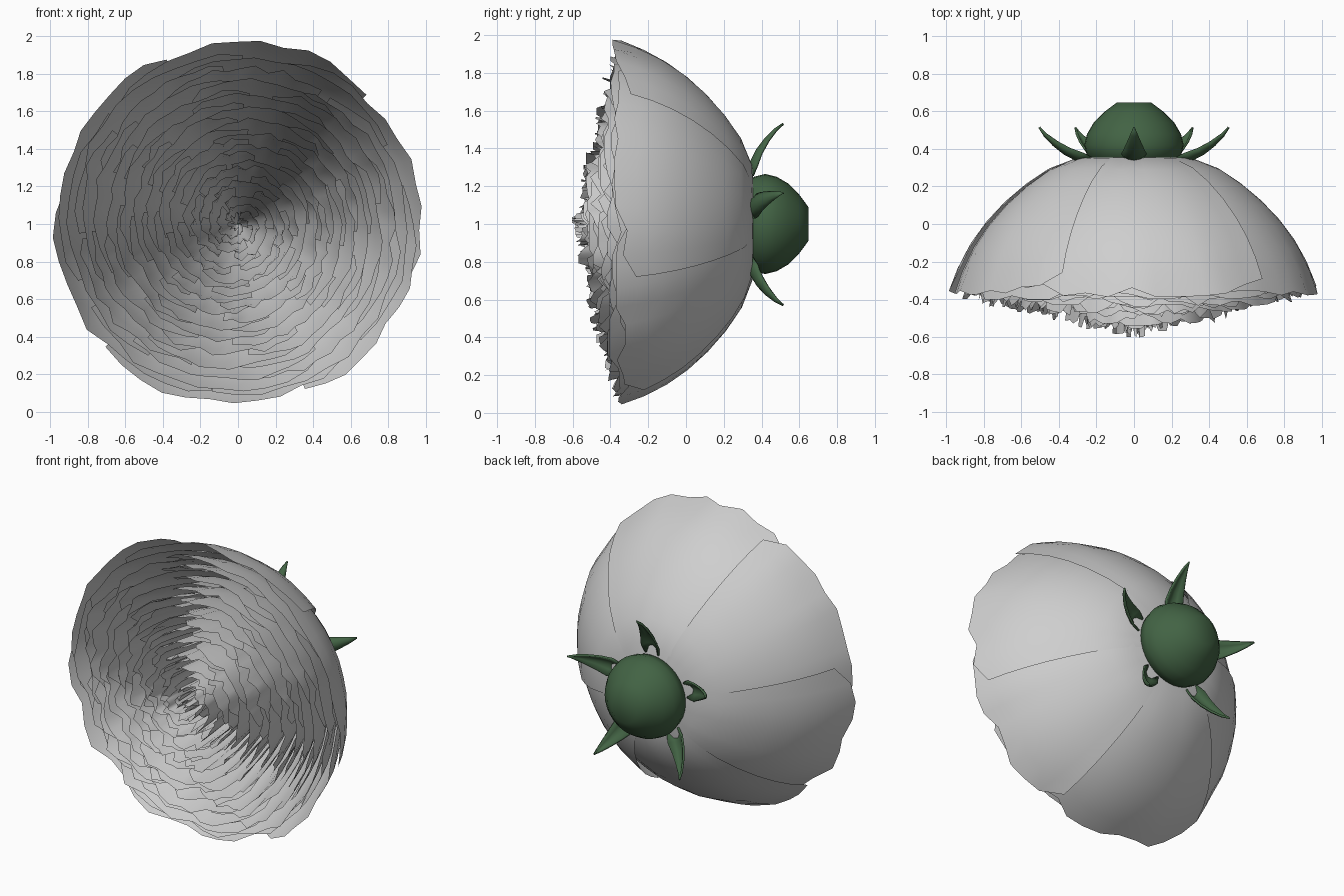
import bpy, math, random
from mathutils import Vector

if "Cube" in bpy.data.objects:
    bpy.data.objects.remove(bpy.data.objects["Cube"])

random.seed(11)
TAU = math.tau


def material(name, rgb):
    m = bpy.data.materials.new(name)
    m.diffuse_color = (*rgb, 1)
    m.use_nodes = True
    m.node_tree.nodes["Principled BSDF"].inputs["Base Color"].default_value = m.diffuse_color
    return m


PALE = material("pale_grey_petal", (0.62, 0.62, 0.62))
GREEN = material("dark_green", (0.055, 0.125, 0.058))


def polar(r, y, a):
    # angle measured from straight up, flower axis along y at z = 1
    return (r * math.sin(a), y, 1 + r * math.cos(a))


def add_object(name, verts, faces, mat, angle=60):
    me = bpy.data.meshes.new(name)
    me.from_pydata(verts, [], faces)
    me.materials.append(mat)
    ob = bpy.data.objects.new(name, me)
    bpy.context.collection.objects.link(ob)
    bpy.ops.object.select_all(action='DESELECT')
    ob.select_set(True)
    bpy.context.view_layer.objects.active = ob
    bpy.ops.object.shade_smooth_by_angle(angle=math.radians(angle))
    return ob


def grid_faces(nu, nv, base=0):
    return [(base + i * nv + j, base + i * nv + j + 1,
             base + (i + 1) * nv + j + 1, base + (i + 1) * nv + j)
            for i in range(nu - 1) for j in range(nv - 1)]


# bowl profile: (radius, depth) as fractions, base to rim
BOWL = [(0.10, 0.0), (0.32, 0.02), (0.47, 0.10), (0.60, 0.22), (0.72, 0.36),
        (0.82, 0.51), (0.90, 0.67), (0.96, 0.84), (1.0, 1.0)]


def bowl(t):
    f = max(0, min(1, t)) * (len(BOWL) - 1)
    i = min(int(f), len(BOWL) - 2)
    k = f - i
    return [BOWL[i][c] * (1 - k) + BOWL[i + 1][c] * k for c in (0, 1)]


def petal_ring(name, R, count, start, overlap):
    verts, faces = [], []
    nu, nv = 13, 9
    y_rim = -0.61 + 0.22 * R ** 1.3
    for p in range(count):
        a0 = start + TAU * (p + random.uniform(-0.12, 0.12)) / count
        half = math.pi / count * overlap * random.uniform(0.9, 1.1)
        base = len(verts)
        size = random.uniform(0.965, 1.0)
        for i in range(nu):
            u = 2 * i / (nu - 1) - 1
            # ragged rounded tip, petal spirals slightly outwards along u
            top = size - 0.10 * abs(u) ** 4 - random.choice((0, 0, 0.02, 0.05))
            wave = random.uniform(-0.016, 0.016)
            for j in range(nv):
                t = top * j / (nv - 1)
                fr, fy = bowl(t)
                r = fr * R + (0.028 * u - 0.02) * fr + wave * t ** 4
                y = 0.365 + (y_rim - 0.365) * fy
                verts.append(polar(max(r, 0.004), y, a0 + u * half))
        faces += grid_faces(nu, nv, base)
    return add_object(name, verts, faces, PALE, 80)


# nested rings of petals, large to small
RINGS = 15
for k in range(RINGS):
    R = 0.995 - 0.94 * k / (RINGS - 1)
    count = 6 if k < 2 else (8 if R > 0.45 else 6 if R > 0.2 else 4)
    petal_ring(f"petal_ring_{k + 1}", R, count, k * 2.4, 1.5)

# seed pod behind the flower
profile = [(0.20, 0.32), (0.25, 0.36), (0.265, 0.42), (0.25, 0.48),
           (0.215, 0.54), (0.155, 0.60), (0.09, 0.648)]
N, M = 32, len(profile)
verts = [polar(r, y, TAU * i / N) for i in range(N) for r, y in profile]
faces = [(i * M + j, i * M + j + 1, (i + 1) % N * M + j + 1, (i + 1) % N * M + j)
         for i in range(N) for j in range(M - 1)]
faces.append([i * M + M - 1 for i in range(N)][::-1])
add_object("seed_pod", verts, faces, GREEN, 70)


# five curved pointed sepals
def sepal(index):
    a = TAU * index / 5
    out = Vector((math.sin(a), 0, math.cos(a)))
    side = Vector((math.cos(a), 0, -math.sin(a)))
    path = [(0.27, 0.33, 0.05), (0.33, 0.345, 0.065), (0.39, 0.375, 0.052),
            (0.45, 0.42, 0.035), (0.50, 0.47, 0.017), (0.53, 0.515, 0.001)]
    verts = []
    for s in (-1, -0.5, 0, 0.5, 1):
        for r, y, w in path:
            cup = 0.5 * w * s * s
            verts.append(out * (r - cup * 0.6) + side * (w * s) + Vector((0, y + cup, 1)))
    ob = add_object(f"sepal_{index + 1}", verts, grid_faces(5, len(path)), GREEN)
    mod = ob.modifiers.new("thickness", 'SOLIDIFY')
    mod.thickness = 0.012
    mod.offset = 0


for n in range(5):
    sepal(n)
